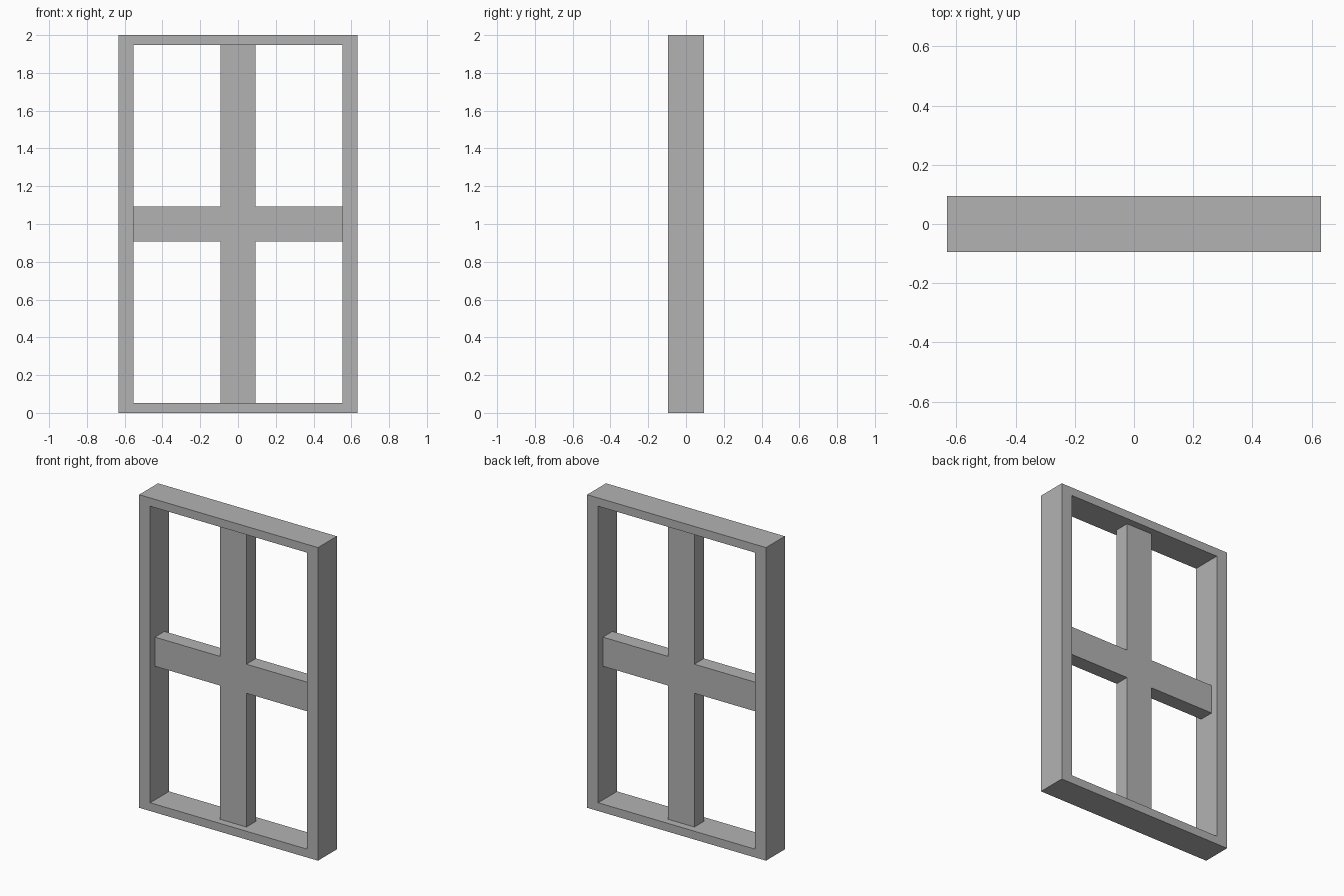
import bpy
import bmesh

if "Cube" in bpy.data.objects:
    bpy.data.objects.remove(bpy.data.objects["Cube"], do_unlink=True)

# Overall size, opening and bar dimensions
HALF_W, HEIGHT, HALF_D = 0.632, 2.0, 0.095
OPEN_W, RAIL = 0.554, 0.053
BAR, BAR_D = 0.093, 0.048
MID = HEIGHT / 2

grey = bpy.data.materials.new("plain grey")
grey.use_nodes = True
colour = (0.45, 0.45, 0.45, 1)
grey.diffuse_color = colour
grey.node_tree.nodes["Principled BSDF"].inputs["Base Color"].default_value = colour


def finish(name, bm):
    bmesh.ops.recalc_face_normals(bm, faces=bm.faces)
    mesh = bpy.data.meshes.new(name)
    bm.to_mesh(mesh)
    bm.free()
    mesh.materials.append(grey)
    obj = bpy.data.objects.new(name, mesh)
    bpy.context.collection.objects.link(obj)
    return obj


def extrude_back(bm, depth):
    """Turn flat front faces into a solid running back along y."""
    geom = bmesh.ops.extrude_face_region(bm, geom=bm.faces[:], use_keep_orig=True)["geom"]
    verts = [g for g in geom if isinstance(g, bmesh.types.BMVert)]
    bmesh.ops.translate(bm, verts=verts, vec=(0, depth, 0))


# Outer frame: two nested rectangles bridged into a ring, then extruded
bm = bmesh.new()
rings = []
for w, margin in ((HALF_W, 0), (OPEN_W, RAIL)):
    lo, hi = margin, HEIGHT - margin
    rings.append([bm.verts.new((x, -HALF_D, z))
                  for x, z in ((-w, lo), (w, lo), (w, hi), (-w, hi))])
outer, inner = rings
for i in range(4):
    j = (i + 1) % 4
    bm.faces.new((outer[i], outer[j], inner[j], inner[i]))
extrude_back(bm, 2 * HALF_D)
finish("window_frame", bm)

# Crossed glazing bars: one cross-shaped outline, set back inside the frame
arm_x, arm_z = OPEN_W, MID - RAIL
quarter = [(arm_x, BAR), (BAR, BAR), (BAR, arm_z)]
outline = (quarter
           + [(-x, z) for x, z in reversed(quarter)]
           + [(-x, -z) for x, z in quarter]
           + [(x, -z) for x, z in reversed(quarter)])
bm = bmesh.new()
bm.faces.new([bm.verts.new((x, -BAR_D, MID + z)) for x, z in outline])
extrude_back(bm, 2 * BAR_D)
finish("glazing_bars", bm)
